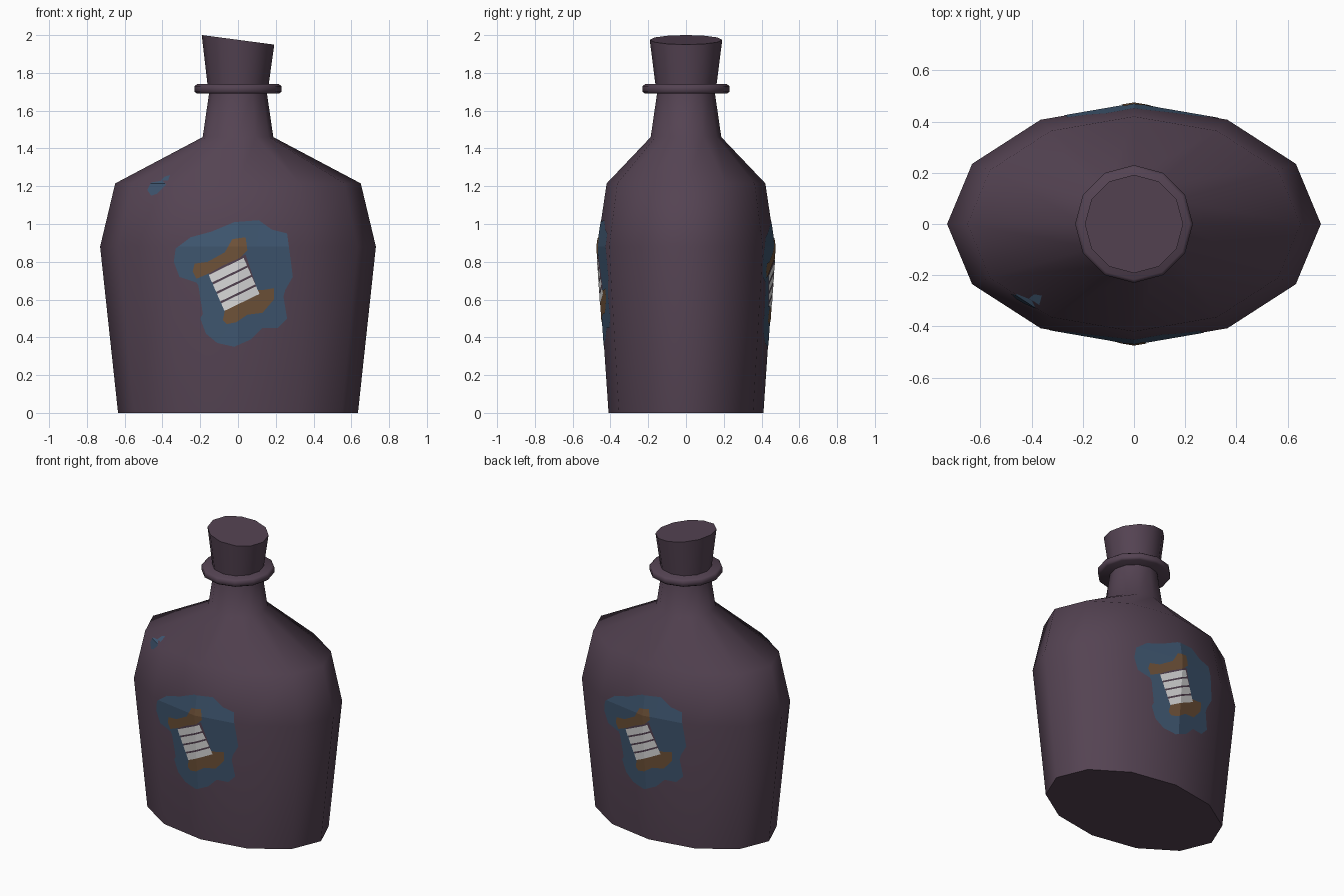
import bpy, bmesh, math
from mathutils import Vector
from mathutils.bvhtree import BVHTree

if "Cube" in bpy.data.objects:
    bpy.data.objects.remove(bpy.data.objects["Cube"])


def material(name, rgb):
    m = bpy.data.materials.new(name)
    m.diffuse_color = (*rgb, 1)
    m.use_nodes = True
    m.node_tree.nodes["Principled BSDF"].inputs["Base Color"].default_value = m.diffuse_color
    return m


PURPLE = material("dusky purple", (0.089, 0.056, 0.085))
BLUE = material("slate blue", (0.050, 0.095, 0.165))
BROWN = material("wood brown", (0.165, 0.088, 0.042))
WHITE = material("thread white", (0.72, 0.72, 0.72))


def finish(name, bm, mat, angle=60):
    me = bpy.data.meshes.new(name)
    bm.to_mesh(me)
    bm.free()
    ob = bpy.data.objects.new(name, me)
    bpy.context.collection.objects.link(ob)
    me.materials.append(mat)
    bpy.ops.object.select_all(action='DESELECT')
    ob.select_set(True)
    bpy.context.view_layer.objects.active = ob
    bpy.ops.object.shade_smooth_by_angle(angle=math.radians(angle))
    return ob


def loft(rings, slope=0.0, sides=12):
    """Stack elliptical rings (z, x radius, y radius); slope tilts the last one."""
    bm = bmesh.new()
    loops = []
    for i, (z, a, b) in enumerate(rings):
        tilt = slope if i == len(rings) - 1 else 0
        loops.append([bm.verts.new((a * math.cos(t), b * math.sin(t), z - tilt * a * math.cos(t)))
                      for t in (k * math.tau / sides for k in range(sides))])
    for lo, hi in zip(loops, loops[1:]):
        for k in range(sides):
            n = (k + 1) % sides
            bm.faces.new((lo[k], lo[n], hi[n], hi[k]))
    bm.faces.new(loops[0][::-1])
    bm.faces.new(loops[-1])
    return bm


# Flattened bottle with neck
body = loft([(0, .635, .41), (.88, .73, .47), (1.215, .65, .42),
             (1.46, .187, .187), (1.70, .152, .152)])
surface = BVHTree.FromBMesh(body)
finish("bottle_body", body, PURPLE)

# Lip ring and slanted stopper
finish("neck_ring", loft([(1.69, .217, .217), (1.70, .23, .23),
                          (1.73, .23, .23), (1.74, .217, .217)]), PURPLE)
finish("stopper", loft([(1.70, .157, .157), (1.975, .192, .192)], slope=.132), PURPLE)


def painted(name, outlines, mat, lift, back=True):
    """Thin painted shapes (x, z in hundredths) wrapped on the front and turned to the back."""
    bm = bmesh.new()
    for pts in outlines:
        bm.faces.new([bm.verts.new((x / 100, 0, z / 100)) for x, z in pts])
    bmesh.ops.triangulate(bm, faces=bm.faces[:])
    # split along the bottle's creases so the shapes follow its facets
    for co, no in (((0, 0, 0), (1, 0, 0)), ((0, 0, .88), (0, 0, 1)), ((0, 0, 1.215), (0, 0, 1))):
        bmesh.ops.bisect_plane(bm, geom=bm.verts[:] + bm.edges[:] + bm.faces[:],
                               dist=1e-5, plane_co=co, plane_no=no)
    for v in bm.verts:
        hit = surface.ray_cast(Vector((v.co.x + 1e-4, -3, v.co.z)), Vector((0, 1, 0)))[0]
        v.co.y = hit.y - lift
    bm.normal_update()
    for f in bm.faces:
        if f.normal.y > 0:
            f.normal_flip()
    ob = finish("front_" + name, bm, mat, 5)
    if back:
        twin = ob.copy()
        twin.name = "back_" + name
        twin.rotation_euler.z = math.pi
        bpy.context.collection.objects.link(twin)


# Blue paint patch behind the spool
patch = [(-34, 80), (-33, 87), (-25, 93), (-14, 96), (-2, 101), (11, 102), (18, 97), (26, 95),
         (25, 90), (21, 85), (28, 80), (29, 72), (25, 65), (23, 58), (26, 50), (21, 45), (13, 45),
         (7, 39), (-2, 35), (-11, 37), (-17, 42), (-20, 50), (-16, 57), (-19, 64), (-22, 69), (-31, 72)]
painted("paint_patch", [patch], BLUE, .002)

# Spool: dark core, wooden ends, white thread bands
painted("spool_core", [[(-16, 75), (4, 84), (10, 66), (-8, 56)]], PURPLE, .0035)
spool_top = [(-24, 75), (-23, 79), (-16, 80), (-7, 85), (-3, 92), (4, 93),
             (5, 86), (1, 82), (-8, 78), (-15, 74), (-22, 71)]
spool_bottom = [(-8, 49), (-7, 54), (-1, 59), (6, 65), (13, 65), (19, 66),
                (19, 60), (13, 53), (5, 52), (-1, 48), (-6, 47)]
painted("spool_ends", [spool_top, spool_bottom], BROWN, .005)
bands = [[(x + 2.2 * i, z - 5 * i) for x, z in ((-15.5, 73), (3, 82), (4.8, 78), (-13.8, 69))]
         for i in range(4)]
painted("thread_bands", bands, WHITE, .0065)

# Small paint fleck on the front shoulder
painted("paint_fleck", [[(-48, 118), (-46, 122), (-40, 123), (-38, 121), (-43, 116), (-46, 115)],
                        [(-41, 123), (-39, 125), (-36, 126), (-37, 123)]], BLUE, .003, back=False)
